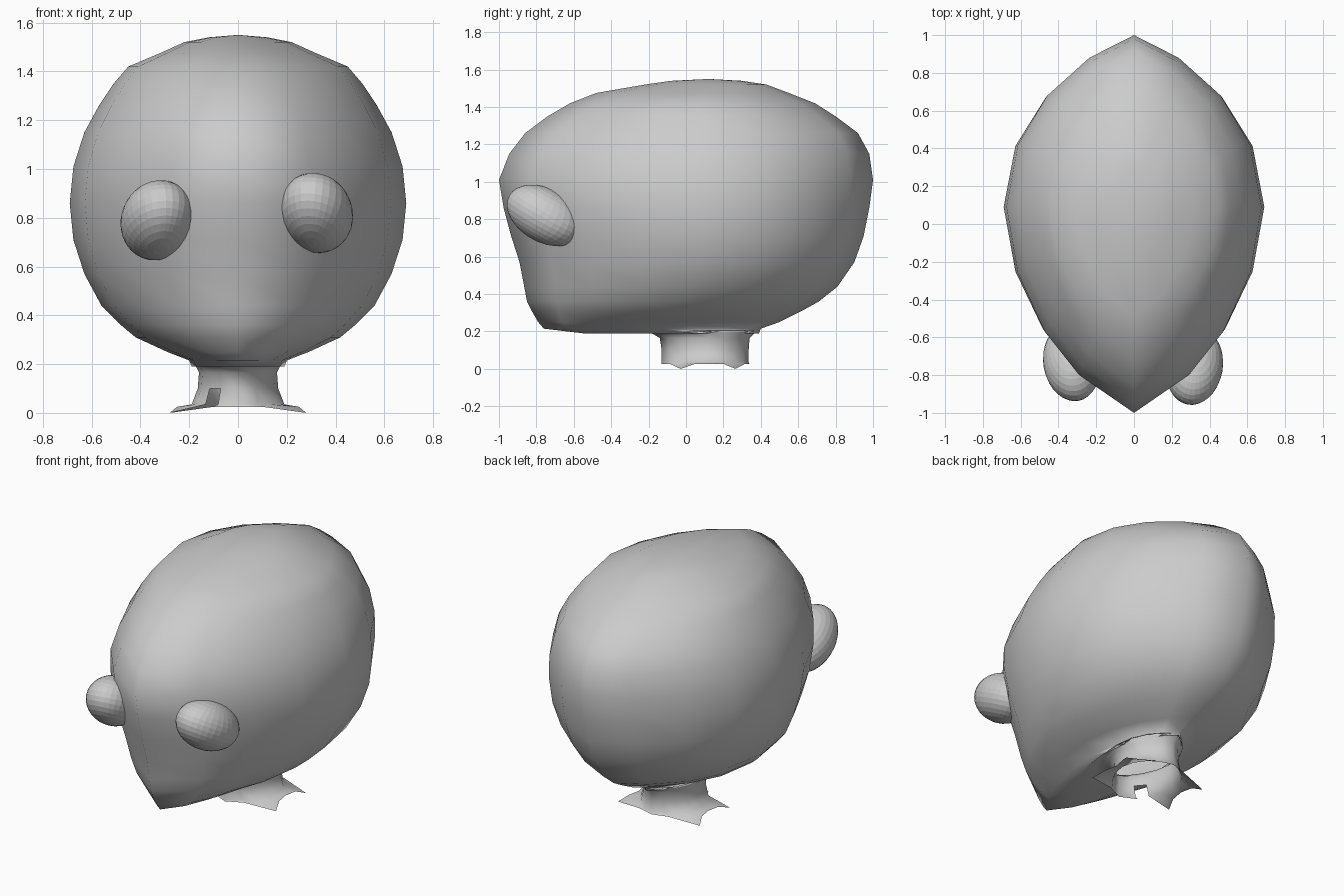
import bpy, bmesh, math

if "Cube" in bpy.data.objects:
    bpy.data.objects.remove(bpy.data.objects["Cube"])

# Half outline of a horizontal slice, back to front: (length fraction, width fraction)
HALF = [(1, 0), (.94, .35), (.84, .68), (.71, .91), (.545, 1),
        (.37, .91), (.215, .70), (.10, .43), (0, 0)]

# Slices from neck to crown: z, front y, back y, half width
SLICES = [
    (.035, -.13, .335, .19), (.10, -.13, .335, .165), (.165, -.14, .34, .16),
    (.195, -.19, .37, .175), (.205, -.32, .385, .185), (.19, -.55, .39, .19),
    (.215, -.76, .40, .20), (.25, -.79, .50, .29), (.31, -.825, .62, .42),
    (.36, -.85, .71, .48), (.44, -.865, .81, .56), (.57, -.89, .90, .63),
    (.71, -.935, .95, .675), (.86, -.975, .98, .69), (1.01, -1.0, 1.0, .675),
    (1.15, -.945, .98, .63), (1.26, -.86, .92, .57), (1.35, -.74, .80, .51),
    (1.42, -.62, .69, .45), (1.475, -.48, .55, .32), (1.52, -.22, .43, .22),
    (1.54, -.08, .30, .12),
]


def mirrored(points):
    """Complete a right half (x, y, z) into a closed loop."""
    return points + [(-x, y, z) for x, y, z in points[-2:0:-1]]


def slice_loop(z, yf, yb, w):
    return mirrored([(w * s, yf + (yb - yf) * f, z) for f, s in HALF])


# Head and hollow neck: one loft
bm = bmesh.new()
# flared neck rim with four drooping corners
rim_x = [0, .10, .28, .25, .235, .25, .28, .10, 0]
rim = mirrored([(x, -.13 + .47 * f, 0 if i in (2, 6) else .025)
                for i, (x, (f, s)) in enumerate(zip(rim_x, HALF))])
loops = [[bm.verts.new(p) for p in loop]
         for loop in [rim] + [slice_loop(*s) for s in SLICES]]
n = len(loops[0])
for k, (a, b) in enumerate(zip(loops, loops[1:])):
    for i in range(n):
        if k < 2 and i == 9:      # notch in the front of the neck
            continue
        j = (i + 1) % n
        bm.faces.new((a[i], a[j], b[j], b[i]))
# crown
top = bm.verts.new((0, .12, 1.55))
for i in range(n):
    bm.faces.new((loops[-1][i], loops[-1][(i + 1) % n], top))
bmesh.ops.recalc_face_normals(bm, faces=bm.faces)
for f in bm.faces:
    f.smooth = True
mesh = bpy.data.meshes.new("head")
bm.to_mesh(mesh)
bm.free()
bpy.context.collection.objects.link(bpy.data.objects.new("head", mesh))


# Eyes: tilted egg-shaped balls, flat faceted
def eye(name, center, yaw):
    bpy.ops.mesh.primitive_uv_sphere_add(
        segments=32, ring_count=16, radius=1, location=center,
        rotation=(math.radians(-29), 0, math.radians(yaw)))
    ob = bpy.context.object
    ob.name = name
    ob.scale = (.15, .22, .143)


eye("right_eye", (.32, -.755, .82), -10)
eye("left_eye", (-.33, -.735, .79), 10)
